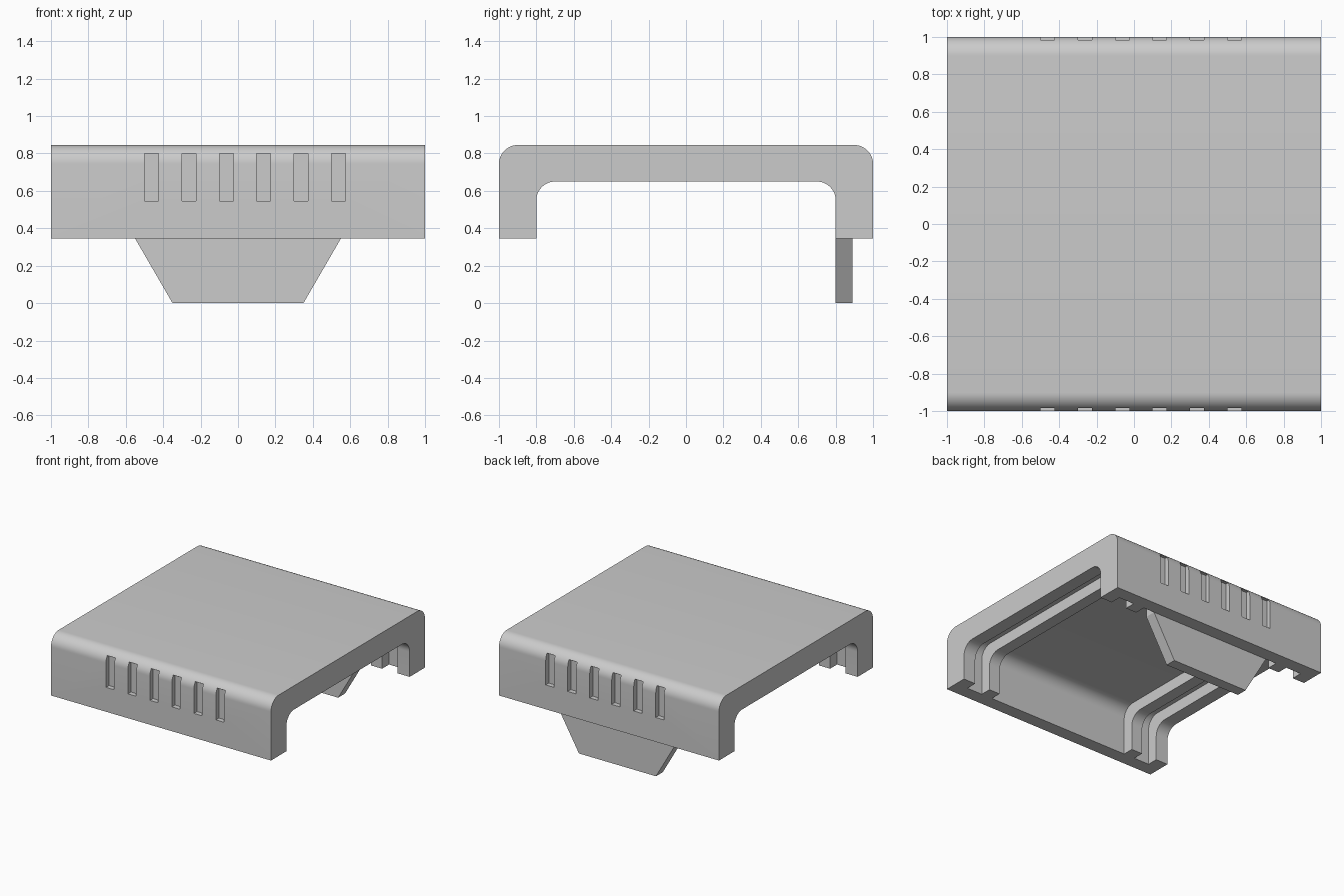
import bpy, bmesh, math

cube = bpy.data.objects.get("Cube")
if cube:
    bpy.data.objects.remove(cube, do_unlink=True)

grey = bpy.data.materials.new("light grey plastic")
grey.use_nodes = True
grey.diffuse_color = (0.6, 0.6, 0.6, 1)
grey.node_tree.nodes["Principled BSDF"].inputs["Base Color"].default_value = (0.6, 0.6, 0.6, 1)

TOP, RIM = 0.845, 0.345


def prism(name, outline, axis, start, end):
    """Extrude a closed outline along x (outline in y,z) or y (outline in x,z)."""
    bm = bmesh.new()
    place = (lambda a, b: (start, a, b)) if axis == "x" else (lambda a, b: (a, start, b))
    face = bm.faces.new([bm.verts.new(place(a, b)) for a, b in outline])
    result = bmesh.ops.extrude_face_region(bm, geom=[face])
    verts = [v for v in result["geom"] if isinstance(v, bmesh.types.BMVert)]
    shift = (end - start, 0, 0) if axis == "x" else (0, end - start, 0)
    bmesh.ops.translate(bm, vec=shift, verts=verts)
    bmesh.ops.recalc_face_normals(bm, faces=bm.faces)
    mesh = bpy.data.meshes.new(name)
    bm.to_mesh(mesh)
    bm.free()
    mesh.materials.append(grey)
    obj = bpy.data.objects.new(name, mesh)
    bpy.context.collection.objects.link(obj)
    return obj


def arch(half, bottom, top, radius=0.1, steps=12):
    """Block outline with both upper corners rounded."""
    arc = [(half - radius + radius * math.cos(t), top - radius + radius * math.sin(t))
           for t in (math.pi / 2 * i / steps for i in range(steps + 1))]
    return [(half, bottom)] + arc + [(-y, z) for y, z in reversed(arc)] + [(-half, bottom)]


def box(x0, x1, z0, z1):
    return [(x0, z0), (x1, z0), (x1, z1), (x0, z1)]


def cut(target, cutter):
    bpy.context.view_layer.objects.active = target
    mod = target.modifiers.new("cut", "BOOLEAN")
    mod.operation = "DIFFERENCE"
    mod.solver = "EXACT"
    mod.object = cutter
    cutter.hide_render = True
    bpy.ops.object.modifier_apply(modifier=mod.name)
    bpy.data.objects.remove(cutter, do_unlink=True)


# Rounded cover with an open channel running through it
cover = prism("cover", arch(1, RIM, TOP), "x", -1, 1)
cut(cover, prism("channel", arch(0.8, 0.1, 0.65), "x", -1.2, 1.2))

# Deeper hollow in the middle and a groove near each end, leaving double lips
for x0, x1 in ((-0.89, -0.75), (-0.65, 0.65), (0.75, 0.89)):
    cut(cover, prism("hollow", arch(0.89, 0.2, 0.745), "x", x0, x1))

# Row of shallow vent slots on the front and back
for side in (-1, 1):
    for i in range(6):
        x = -0.5 + 0.2 * i
        cut(cover, prism("slot", box(x, x + 0.075, 0.545, 0.8), "y", side * 0.96, side * 1.1))

# Tapered clip tab hanging from the inside of the back wall
tab = prism("clip_tab", [(-0.35, 0), (0.35, 0), (0.55, RIM), (0.55, 0.5),
                         (-0.55, 0.5), (-0.55, RIM)], "y", 0.8, 0.89)

# Smooth the rounded corners only
bpy.ops.object.select_all(action="DESELECT")
cover.select_set(True)
bpy.context.view_layer.objects.active = cover
bpy.ops.object.shade_smooth_by_angle(angle=math.radians(30))
